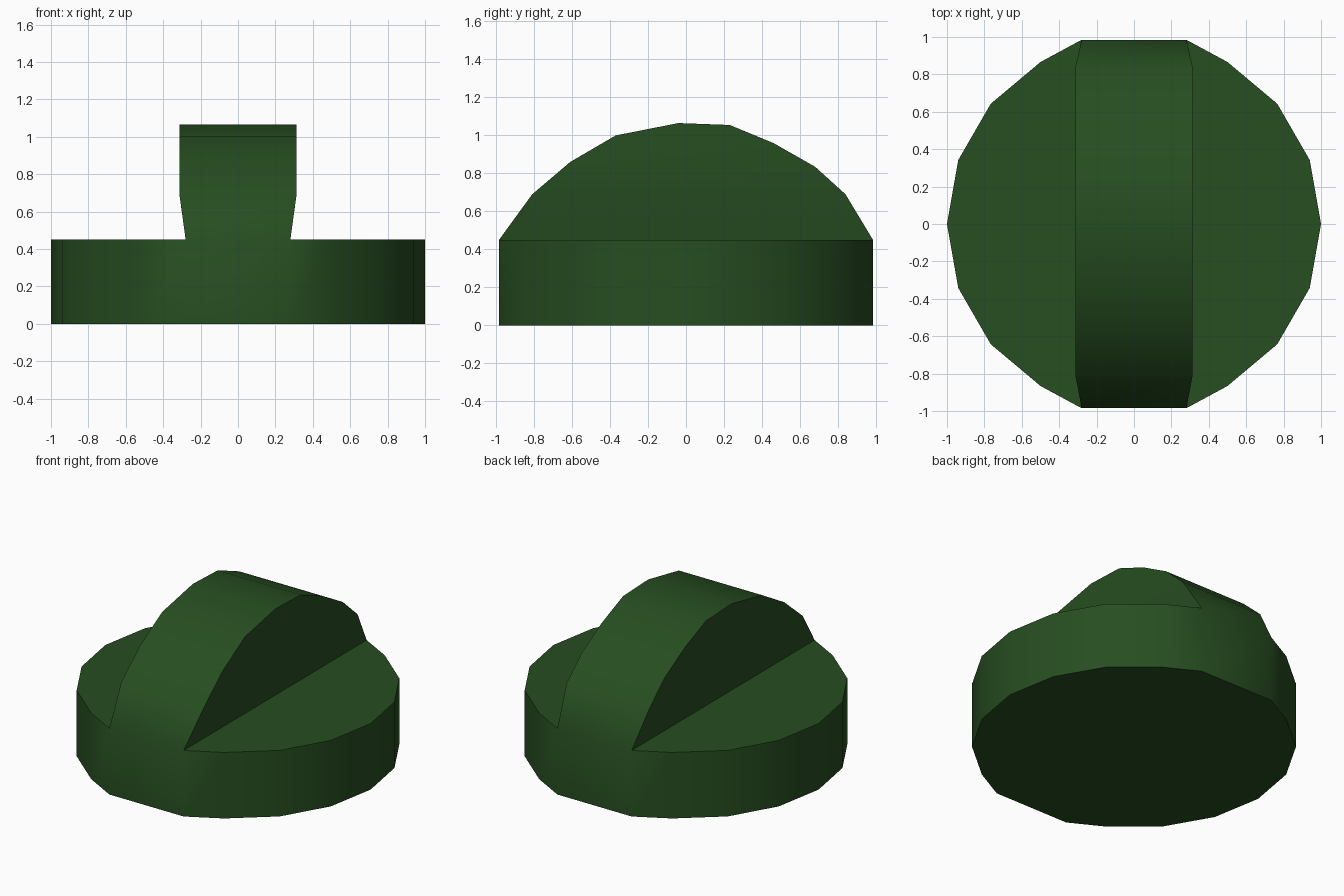
import bpy, bmesh, math

if "Cube" in bpy.data.objects:
    bpy.data.objects.remove(bpy.data.objects["Cube"])

BASE_H = 0.45
profile = [(-0.98, 0.45), (-0.81, 0.69), (-0.61, 0.86), (-0.37, 1.0), (-0.04, 1.065),
           (0.23, 1.055), (0.46, 0.96), (0.68, 0.835), (0.84, 0.69), (0.985, 0.45)]

bm = bmesh.new()

# Round base: 18 sides, with the front and back sides widened to meet the grip
outline = []
for i in range(18):
    a = math.radians(20 * i)
    x, y = math.cos(a), math.sin(a)
    if abs(y) > 0.95:
        x = math.copysign(0.28, x)
    outline.append((x, y))
low = [bm.verts.new((x, y, 0)) for x, y in outline]
top = [bm.verts.new((x, y, BASE_H)) for x, y in outline]
for i in range(18):
    j = (i + 1) % 18
    bm.faces.new((low[i], low[j], top[j], top[i]))
bm.faces.new(low[::-1])

# Flat shelves either side of the grip
bm.faces.new(top[14:] + top[:5])
bm.faces.new(top[5:14])


# Arched grip rising from the base
def grip_side(sign, front, back):
    mid = [bm.verts.new((sign * 0.313, y, z)) for y, z in profile[1:-1]]
    bm.faces.new((front, back, mid[-1], mid[0]))
    bm.faces.new(mid)
    return [front] + mid + [back]


right = grip_side(1, top[14], top[4])
left = grip_side(-1, top[13], top[5])
for i in range(len(right) - 1):
    bm.faces.new((left[i], right[i], right[i + 1], left[i + 1]))

bmesh.ops.recalc_face_normals(bm, faces=bm.faces)
mesh = bpy.data.meshes.new("knob")
bm.to_mesh(mesh)
bm.free()
knob = bpy.data.objects.new("knob", mesh)
bpy.context.collection.objects.link(knob)

# Dark green finish
green = bpy.data.materials.new("dark_green")
green.diffuse_color = (0.02, 0.075, 0.015, 1)
green.use_nodes = True
green.node_tree.nodes["Principled BSDF"].inputs["Base Color"].default_value = green.diffuse_color
mesh.materials.append(green)

bpy.context.view_layer.objects.active = knob
knob.select_set(True)
bpy.ops.object.shade_smooth_by_angle(angle=math.radians(40))
